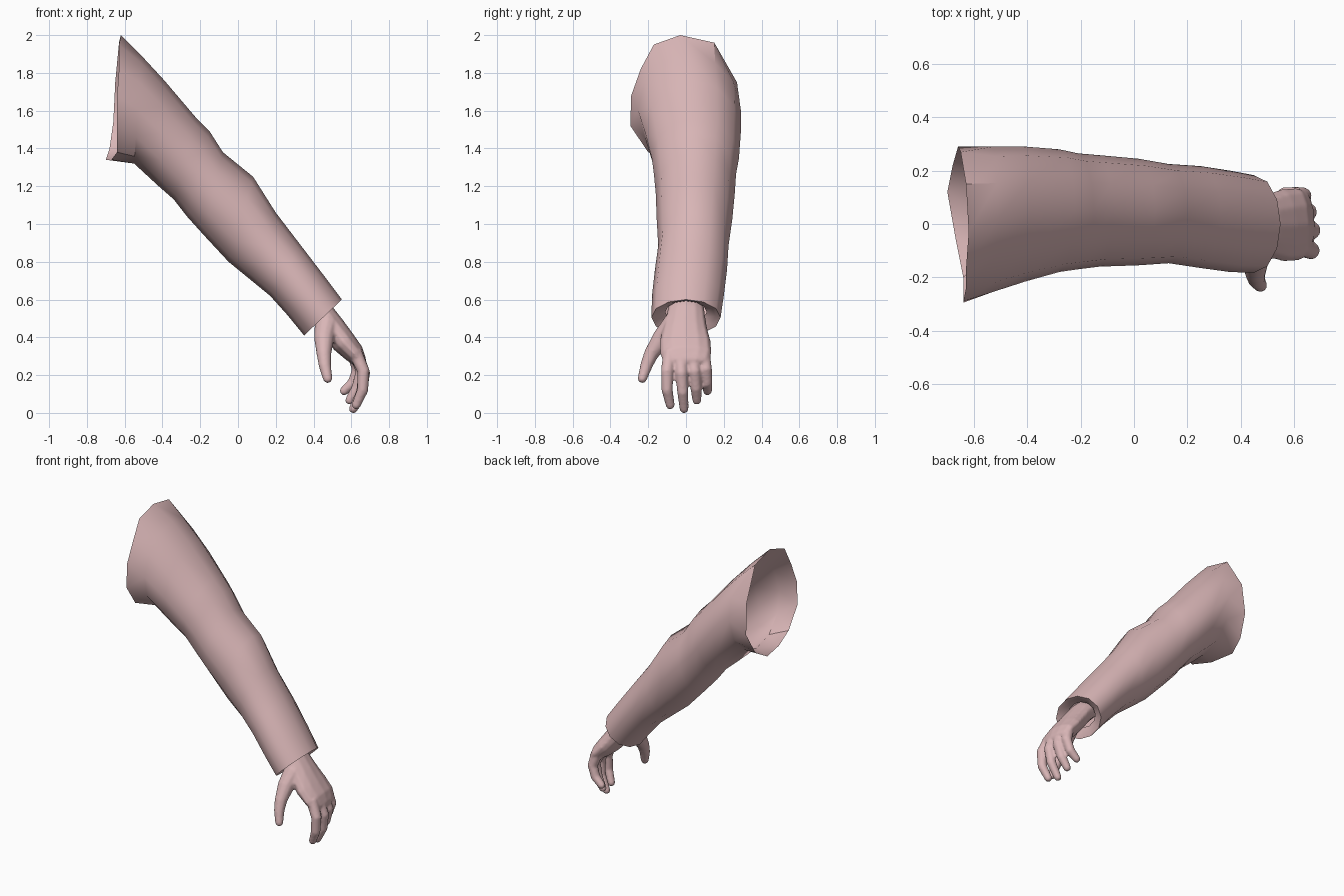
import bpy, bmesh, math
from mathutils import Vector

cube = bpy.data.objects.get("Cube")
if cube:
    bpy.data.objects.remove(cube, do_unlink=True)

skin = bpy.data.materials.new("dusty pink")
skin.use_nodes = True
colour = (0.70, 0.47, 0.475, 1)
skin.diffuse_color = colour
skin.node_tree.nodes["Principled BSDF"].inputs["Base Color"].default_value = colour

SIDES = 12
ANGLES = [2 * math.pi * i / SIDES for i in range(SIDES)]


def loft(bm, rings, capped):
    """Skin a row of equal rings with quads, optionally closing both ends."""
    rows = [[bm.verts.new(p) for p in ring] for ring in rings]
    for a, b in zip(rows, rows[1:]):
        for i in range(SIDES):
            j = (i + 1) % SIDES
            bm.faces.new((a[i], a[j], b[j], b[i]))
    if capped:
        bm.faces.new(rows[0])
        bm.faces.new(rows[-1])


def tube(bm, path):
    """Closed tube through (x, y, z, half width, half thickness) stations."""
    points = [Vector(s[:3]) for s in path]
    rings = []
    for k, station in enumerate(path):
        d = (points[min(k + 1, len(path) - 1)] - points[max(k - 1, 0)]).normalized()
        u = Vector((0, 1, 0))
        u = (u - d * u.dot(d)).normalized()
        v = d.cross(u)
        wide, thick = station[3:]
        rings.append([points[k] + u * wide * math.cos(t) + v * thick * math.sin(t)
                      for t in ANGLES])
    # rounded tip
    tip = points[-1]
    for reach, scale in ((0.45, 0.85), (0.8, 0.5)):
        rings.append([tip + (p - tip) * scale + d * thick * reach for p in rings[len(path) - 1]])
    loft(bm, rings, True)


def finish(name, bm):
    bmesh.ops.recalc_face_normals(bm, faces=bm.faces)
    mesh = bpy.data.meshes.new(name)
    bm.to_mesh(mesh)
    bm.free()
    mesh.materials.append(skin)
    obj = bpy.data.objects.new(name, mesh)
    bpy.context.collection.objects.link(obj)
    return obj


def smooth(obj, degrees):
    bpy.ops.object.select_all(action='DESELECT')
    obj.select_set(True)
    bpy.context.view_layer.objects.active = obj
    bpy.ops.object.shade_smooth_by_angle(angle=math.radians(degrees))


# Sleeve: uneven shoulder opening, then oval sections down to the cuff
opening = [(-.62, -.03, 2), (-.63, .15, 1.96), (-.65, .27, 1.75), (-.66, .29, 1.54),
           (-.68, .22, 1.4), (-.7, .12, 1.34), (-.67, -.05, 1.34), (-.64, -.2, 1.38),
           (-.64, -.295, 1.52), (-.64, -.29, 1.68), (-.63, -.24, 1.82), (-.63, -.17, 1.95)]

# top x, top z, bottom x, bottom z, front y, back y
sections = [(-.51, 1.89, -.55, 1.32, -.255, .29), (-.39, 1.76, -.42, 1.2, -.215, .29),
            (-.22, 1.56, -.34, 1.13, -.18, .28), (-.15, 1.49, -.27, 1.04, -.17, .265),
            (-.08, 1.38, -.18, .94, -.16, .258), (.08, 1.25, -.05, .8, -.155, .245),
            (.2, 1.06, .06, .71, -.147, .225), (.33, .89, .17, .62, -.165, .217),
            (.46, .72, .26, .52, -.18, .2), (.55, .6, .35, .41, -.183, .183)]


def oval(tx, tz, bx, bz, front, back):
    centre = Vector((tx + bx, front + back, tz + bz)) / 2
    up = Vector((tx - bx, 0, tz - bz)) / 2
    side = Vector((0, back - front, 0)) / 2
    return [centre + up * math.cos(t) + side * math.sin(t) for t in ANGLES]


rings = [opening] + [oval(*s) for s in sections]

# Cuff hem tucked back towards the wrist
rim = rings[-1]
middle = sum(rim, Vector()) / SIDES
inward = Vector((-.65, 0, .75))
for scale, depth in ((.86, .01), (.6, .04)):
    rings.append([middle + (p - middle) * scale + inward * depth for p in rim])

bm = bmesh.new()
loft(bm, rings, False)
smooth(finish("sleeve", bm), 40)

# Hand: palm, four curled fingers and thumb fused into one skin
bm = bmesh.new()
tube(bm, [(.36, 0, .61, .09, .065), (.44, 0, .53, .1, .068), (.5, -.005, .45, .118, .07),
          (.56, -.005, .375, .137, .066), (.615, 0, .315, .137, .055),
          (.64, 0, .28, .125, .04)])

fingers = {
    "index": [(.62, -.085, .32), (.665, -.1, .22), (.66, -.1, .12), (.625, -.083, .04)],
    "middle": [(.625, -.03, .32), (.668, -.024, .21), (.655, -.017, .11), (.61, -.01, .02)],
    "ring": [(.62, .03, .32), (.655, .045, .22), (.63, .053, .13), (.59, .058, .065)],
    "little": [(.61, .09, .32), (.635, .105, .23), (.61, .11, .16), (.56, .114, .115)],
}
for joints in fingers.values():
    tube(bm, [(*p, r, r) for p, r in zip(joints, (.037, .033, .03, .024))])

thumb = [(.47, -.06, .47), (.455, -.13, .39), (.455, -.185, .31),
         (.46, -.21, .25), (.475, -.232, .18)]
tube(bm, [(*p, r, r) for p, r in zip(thumb, (.065, .053, .039, .033, .025))])

hand = finish("hand", bm)
fuse = hand.modifiers.new("fuse", 'REMESH')
fuse.mode = 'VOXEL'
fuse.voxel_size = 0.008
fuse.use_smooth_shade = True
relax = hand.modifiers.new("relax", 'SMOOTH')
relax.factor = 0.5
relax.iterations = 4
for polygon in hand.data.polygons:
    polygon.use_smooth = True
